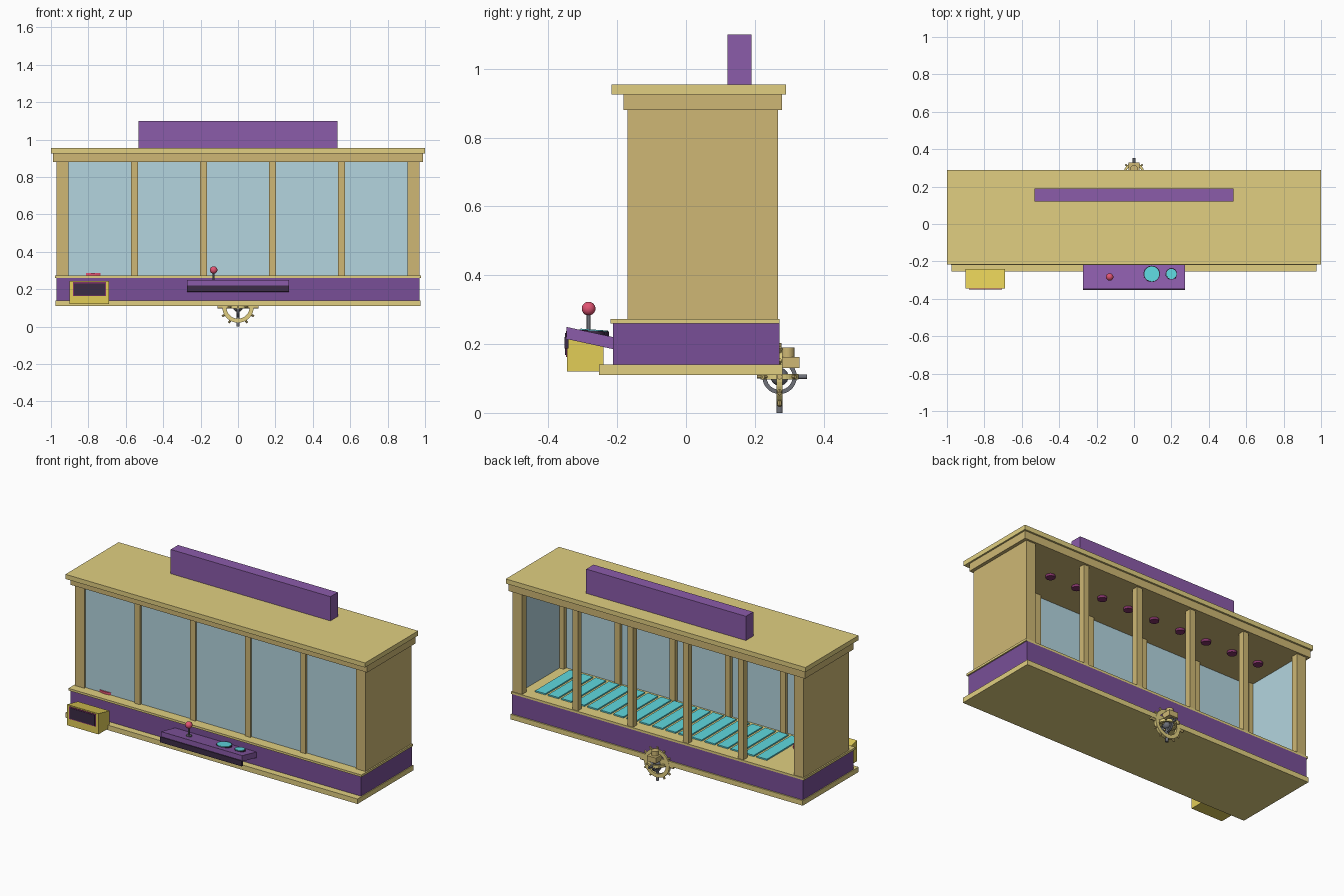
import bpy, bmesh, math
from mathutils import Vector, Matrix

if "Cube" in bpy.data.objects:
    bpy.data.objects.remove(bpy.data.objects["Cube"])


def material(name, r, g, b):
    m = bpy.data.materials.new(name)
    lin = [(c / 255) ** 2.2 for c in (r, g, b)]
    m.diffuse_color = (*lin, 1)
    m.use_nodes = True
    m.node_tree.nodes["Principled BSDF"].inputs["Base Color"].default_value = m.diffuse_color
    return m


TAN = material("tan", 205, 182, 116)
CREAM = material("cream", 224, 206, 128)
PURPLE = material("purple", 138, 92, 168)
BODY = material("deep_purple", 120, 80, 150)
YELLOW = material("yellow", 225, 204, 88)
GLASS = material("pale_glass", 178, 212, 222)
TEAL = material("teal", 95, 215, 222)
PINK = material("pink", 225, 85, 115)
PLUM = material("plum", 130, 55, 105)
DARK = material("dark", 62, 48, 72)
STEEL = material("steel", 110, 112, 120)


def finish(name, bm, mat, smooth=False):
    me = bpy.data.meshes.new(name)
    bmesh.ops.recalc_face_normals(bm, faces=bm.faces)
    for f in bm.faces:
        f.smooth = smooth
    bm.to_mesh(me)
    bm.free()
    ob = bpy.data.objects.new(name, me)
    bpy.context.collection.objects.link(ob)
    me.materials.append(mat)
    return ob


def box(name, x0, x1, y0, y1, z0, z1, mat):
    bm = bmesh.new()
    m = Matrix.Translation(((x0 + x1) / 2, (y0 + y1) / 2, (z0 + z1) / 2))
    bmesh.ops.create_cube(bm, size=1, matrix=m @ Matrix.Diagonal((x1 - x0, y1 - y0, z1 - z0, 1)))
    return finish(name, bm, mat)


def rod(name, a, b, r, mat, r2=None, n=20):
    a, b = Vector(a), Vector(b)
    d = b - a
    bm = bmesh.new()
    m = Matrix.Translation((a + b) / 2) @ d.to_track_quat('Z', 'Y').to_matrix().to_4x4()
    bmesh.ops.create_cone(bm, cap_ends=True, segments=n, radius1=r,
                          radius2=r if r2 is None else r2, depth=d.length, matrix=m)
    return finish(name, bm, mat)


def ball(name, c, r, mat):
    bm = bmesh.new()
    bmesh.ops.create_uvsphere(bm, u_segments=20, v_segments=12, radius=r, matrix=Matrix.Translation(c))
    return finish(name, bm, mat, True)


def prism(name, x0, x1, profile, mat):
    # side profile in (y, z), extruded along x
    bm = bmesh.new()
    f = bm.faces.new([bm.verts.new((x0, y, z)) for y, z in profile])
    g = bmesh.ops.extrude_face_region(bm, geom=[f])["geom"]
    bmesh.ops.translate(bm, vec=(x1 - x0, 0, 0), verts=[v for v in g if isinstance(v, bmesh.types.BMVert)])
    return finish(name, bm, mat)


def ring(name, c, rin, rout, h, axis, mat, n=36):
    # rectangular-section ring about the given axis
    rot = Vector(axis).to_track_quat('Z', 'Y').to_matrix().to_4x4()
    m = Matrix.Translation(c) @ rot
    bm = bmesh.new()
    loops = []
    for i in range(n):
        t = 2 * math.pi * i / n
        loops.append([bm.verts.new(m @ Vector((r * math.cos(t), r * math.sin(t), z)))
                      for r, z in ((rin, -h / 2), (rout, -h / 2), (rout, h / 2), (rin, h / 2))])
    for i in range(n):
        p, q = loops[i], loops[(i + 1) % n]
        for k in range(4):
            bm.faces.new((p[k], p[(k + 1) % 4], q[(k + 1) % 4], q[k]))
    return finish(name, bm, mat)


# Stacked cabinet base and roof
box("base_plinth", -.975, .975, -.253, .28, .11, .14, CREAM)
box("base_body", -.97, .97, -.212, .272, .14, .26, BODY)
box("deck", -.978, .978, -.22, .272, .26, .273, CREAM)
box("cornice", -.99, .99, -.182, .279, .88, .926, TAN)
box("roof", -1, 1, -.217, .29, .926, .954, CREAM)
box("marquee", -.533, .533, .12, .19, .954, 1.1, PURPLE)

# Cabin walls, posts and glass
for s, side in ((-1, "left"), (1, "right")):
    xs = sorted((s * .94, s * .97))
    box(side + "_end_wall", *xs, -.17, .267, .273, .88, TAN)
    box(side + "_inner_panel", *sorted((s * .936, s * .94)), -.165, .262, .273, .88, GLASS)
    for y0, y1, w in ((-.17, -.13, "front"), (.225, .267, "back")):
        box(f"{side}_{w}_corner_post", *sorted((s * .907, s * .94)), y0, y1, .273, .88, TAN)
for x in (-.553, -.184, .184, .553):
    box("front_post", x - .018, x + .018, -.17, -.133, .273, .88, TAN)
    box("back_post", x - .018, x + .018, .23, .267, .273, .88, TAN)
box("front_glass", -.907, .907, -.158, -.154, .273, .88, GLASS)

# Floor slats, ceiling lights and chute ring
for i in range(18):
    x = -.68 + i * .087
    box("floor_slat", x, x + .068, -.13, .2, .273, .281, TEAL)
for i in range(10):
    x = -.81 + i * .18
    rod("ceiling_light", (x, .06, .866), (x, .06, .88), .026, PLUM)
ring("chute_ring", (-.775, -.075, .28), .075, .092, .014, (0, 0, 1), PINK)

# Prize box with framed opening
prism("prize_box", -.9, -.69, [(-.346, .12), (-.24, .12), (-.24, .222), (-.346, .245)], YELLOW)
box("prize_frame", -.883, -.705, -.349, -.34, .163, .238, PLUM)
box("prize_opening", -.877, -.711, -.351, -.34, .168, .232, DARK)

# Sloping control console
prism("console", -.272, .272, [(-.348, .215), (-.348, .25), (-.21, .22), (-.21, .185)], PURPLE)
box("console_front_strip", -.272, .272, -.353, -.342, .187, .22, DARK)
rod("stick_collar", (-.13, -.283, .228), (-.13, -.283, .243), .016, STEEL)
rod("stick_shaft", (-.13, -.283, .23), (-.13, -.283, .3), .0055, STEEL)
ball("stick_knob", (-.13, -.283, .303), .02, PINK)
for x, r in ((.095, .04), (.2, .027)):
    rod("button_rim", (x, -.268, .224), (x, -.267, .239), r + .004, DARK, n=28)
    rod("button", (x, -.268, .228), (x, -.267, .242), r, TEAL, n=28)

# Claw mechanism on the back: crossed toothed rings round a hub
C = Vector((0, .272, .105))
ring("gear_ring", C, .062, .084, .018, (0, 1, 0), CREAM)
ring("level_ring", C, .042, .055, .016, (0, 0, 1), CREAM)
ring("cross_ring", C, .038, .05, .014, (1, 0, 0), STEEL)
ball("hub", C, .026, STEEL)
for i in range(12):
    t = i * math.pi / 6
    d = Vector((math.cos(t), 0, math.sin(t)))
    rod("gear_tooth", C + d * .08, C + d * .098, .006, TAN, n=8)
    if i % 3 == 0:
        rod("gear_spoke", C + d * .02, C + d * .07, .008, STEEL, n=8)
for i in range(8):
    t = i * math.pi / 4
    d = Vector((math.cos(t), math.sin(t), 0))
    rod("level_tooth", C + d * .05, C + d * .066, .005, TAN, n=8)
rod("axle", C - Vector((.11, 0, 0)), C + Vector((.11, 0, 0)), .008, TAN)
rod("spindle", C - Vector((0, .03, 0)), C + Vector((0, .08, 0)), .007, STEEL)
rod("foot_pin", (0, .272, 0), (0, .272, .05), .009, STEEL)
rod("motor", (0, .295, .15), (0, .295, .19), .02, TAN)
box("motor_block", -.03, .03, .272, .33, .13, .163, TAN)
